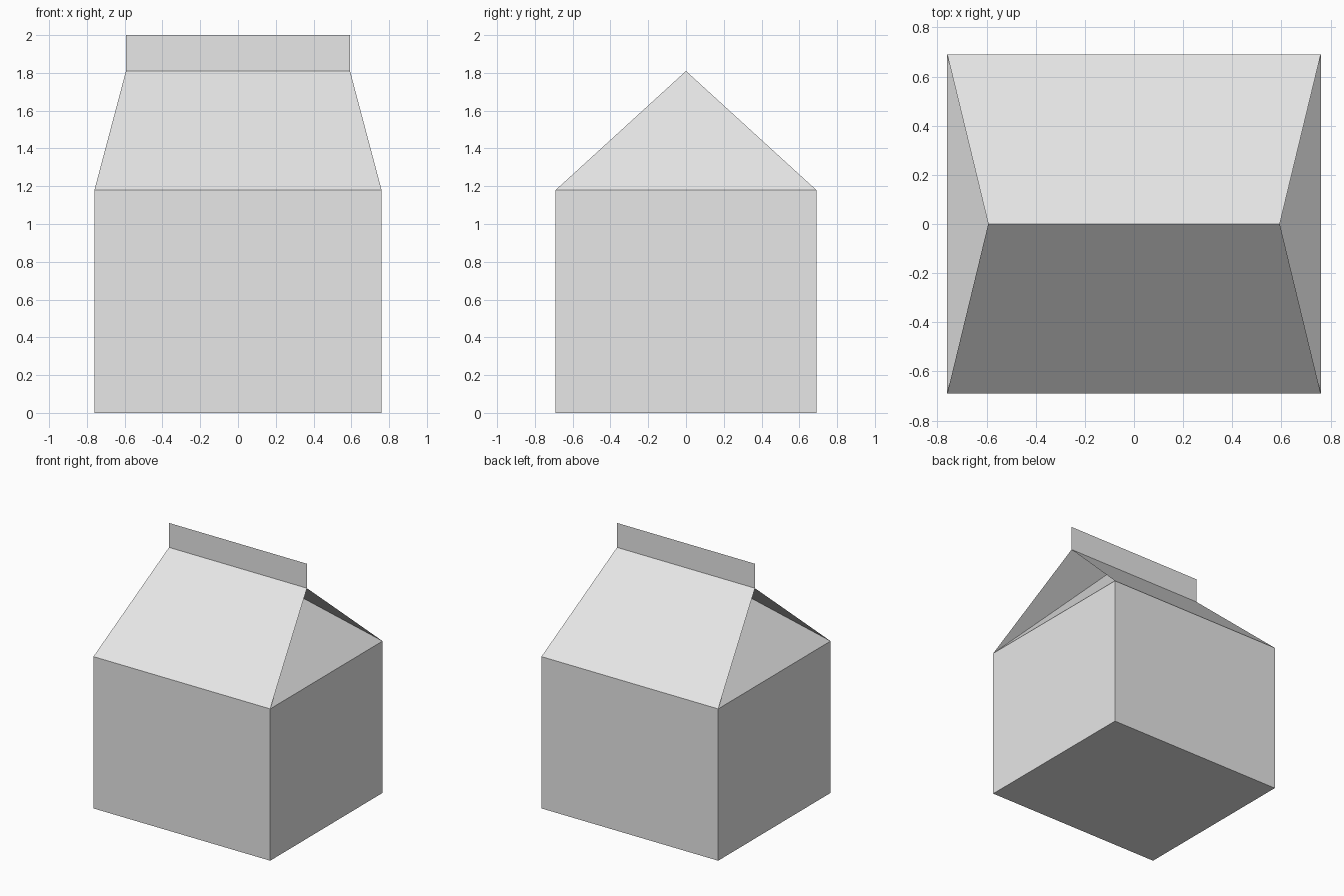
import bpy

# Remove the default cube
cube = bpy.data.objects.get("Cube")
if cube:
    bpy.data.objects.remove(cube, do_unlink=True)

# Plain card colour
card = bpy.data.materials.new("light_grey_card")
card.use_nodes = True
colour = (0.8, 0.8, 0.8, 1)
card.diffuse_color = colour
card.node_tree.nodes["Principled BSDF"].inputs["Base Color"].default_value = colour

# Main dimensions
HALF_W, HALF_D = 0.76, 0.69      # half width and depth of the box
SHOULDER, RIDGE, TOP = 1.18, 1.81, 2.0
RIDGE_W = 0.593                  # half length of the ridge
TUCK = 0.17                      # where the tucked gables meet the ridge


def panel_part(name, verts, faces):
    """Build one folded-card part from its corners."""
    mesh = bpy.data.meshes.new(name)
    mesh.from_pydata(verts, [], faces)
    mesh.materials.append(card)
    obj = bpy.data.objects.new(name, mesh)
    bpy.context.collection.objects.link(obj)
    return obj


# Box: four walls and a floor, open under the roof
corners = [(-HALF_W, -HALF_D), (HALF_W, -HALF_D), (HALF_W, HALF_D), (-HALF_W, HALF_D)]
box_verts = [(x, y, z) for z in (0, SHOULDER) for x, y in corners]
walls = [(i, (i + 1) % 4, (i + 1) % 4 + 4, i + 4) for i in range(4)]
panel_part("carton_box", box_verts, walls + [(3, 2, 1, 0)])

# Sloping roof panels, front and back
for side, name in ((-1, "front_roof_panel"), (1, "back_roof_panel")):
    panel_part(name, [(side * HALF_W, side * HALF_D, SHOULDER),
                      (-side * HALF_W, side * HALF_D, SHOULDER),
                      (-side * RIDGE_W, 0, RIDGE),
                      (side * RIDGE_W, 0, RIDGE)], [(0, 1, 2, 3)])

# Triangular gables tucked in under the roof
for side, name in ((1, "left_gable"), (-1, "right_gable")):
    panel_part(name, [(side * HALF_W, -side * HALF_D, SHOULDER),
                      (side * HALF_W, side * HALF_D, SHOULDER),
                      (side * TUCK, 0, RIDGE)], [(0, 1, 2)])

# Upright sealing strip along the ridge
panel_part("sealing_strip", [(-RIDGE_W, 0, RIDGE), (RIDGE_W, 0, RIDGE),
                             (RIDGE_W, 0, TOP), (-RIDGE_W, 0, TOP)], [(0, 1, 2, 3)])
